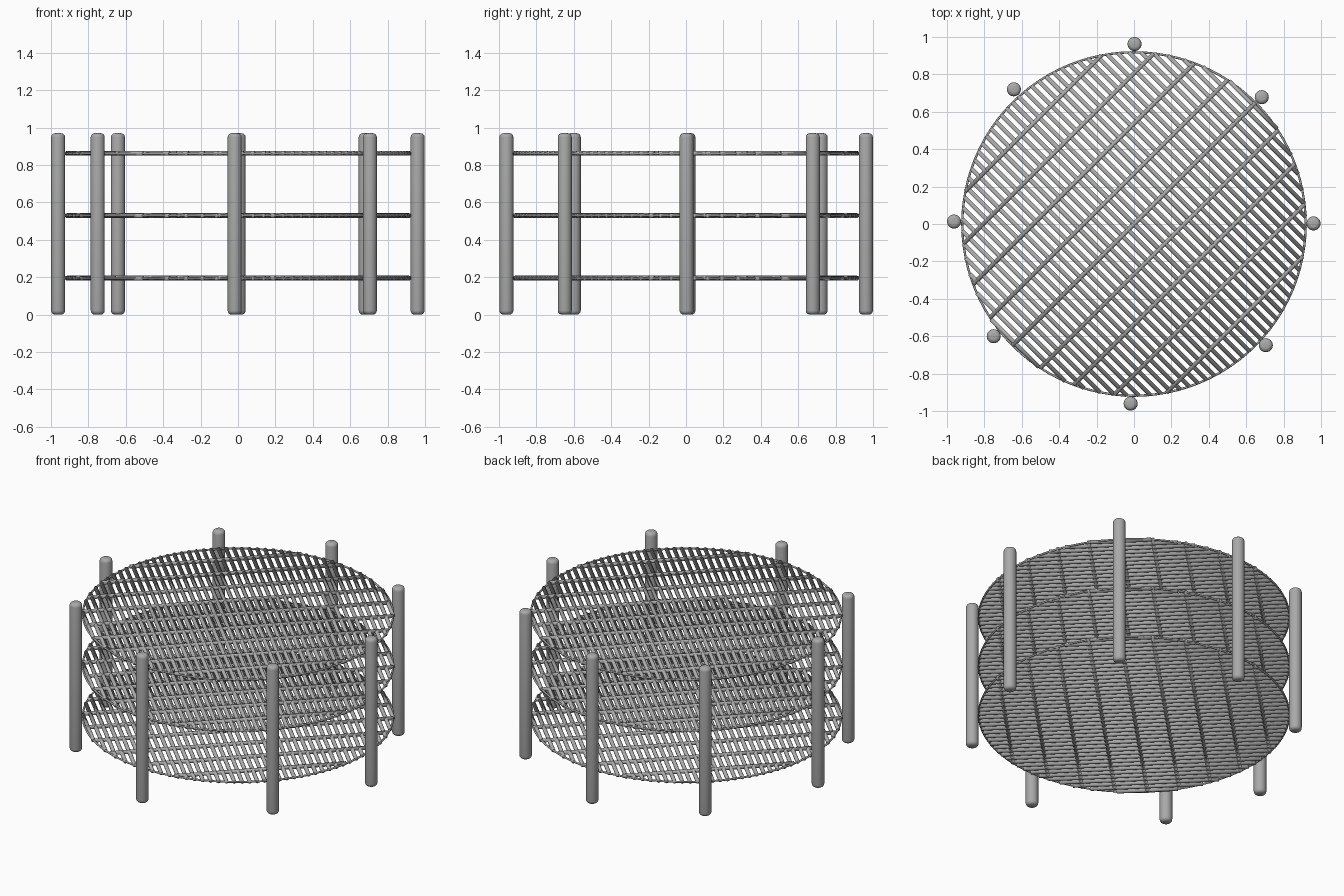
import bpy, bmesh, math
from mathutils import Vector, Matrix

if "Cube" in bpy.data.objects:
    bpy.data.objects.remove(bpy.data.objects["Cube"])

R = 0.918            # rack radius
POST_R, POST_H = 0.0375, 0.97

steel = bpy.data.materials.new("dark_steel")
steel.diffuse_color = (0.4, 0.4, 0.4, 1)
steel.use_nodes = True
steel.node_tree.nodes["Principled BSDF"].inputs["Base Color"].default_value = steel.diffuse_color


def finish(bm, name):
    me = bpy.data.meshes.new(name)
    bm.to_mesh(me)
    bm.free()
    ob = bpy.data.objects.new(name, me)
    bpy.context.collection.objects.link(ob)
    me.materials.append(steel)
    me.shade_smooth()
    return ob


def rods(name, direction, pitch, radius, z, sides=10):
    """Parallel round rods clipped to the rack circle."""
    bm = bmesh.new()
    d = Vector(direction).normalized()
    n = Vector((-d.y, d.x, 0))
    rot = d.to_track_quat('Z', 'Y').to_matrix().to_4x4()
    count = int((R - radius) / pitch)
    for k in range(-count, count + 1):
        off = k * pitch
        length = 2 * math.sqrt(R * R - off * off)
        m = Matrix.Translation(n * off + Vector((0, 0, z))) @ rot
        bmesh.ops.create_cone(bm, cap_ends=True, segments=sides, radius1=radius,
                              radius2=radius, depth=length, matrix=m)
    return finish(bm, name)


# Wire racks: close slats, wider-spaced cross bars, thin rim
for name, z in (("lower", 0.195), ("middle", 0.529), ("upper", 0.862)):
    rods(name + "_rack_slats", (1, -1, 0), 0.045, 0.012, z)
    rods(name + "_rack_cross_bars", (1, 1, 0), 0.19, 0.012, z + 0.002)
    bpy.ops.mesh.primitive_torus_add(major_radius=R, minor_radius=0.006,
                                     major_segments=96, minor_segments=8,
                                     location=(0, 0, z))
    rim = bpy.context.object
    rim.name = name + "_rack_rim"
    rim.data.materials.append(steel)
    rim.data.shade_smooth()

# Upright posts with rounded ends, unevenly spaced around the racks
posts = [(0.003, 0.962), (0.683, 0.678), (0.96, 0.003), (0.705, -0.648),
         (-0.018, -0.96), (-0.75, -0.60), (-0.962, 0.013), (-0.642, 0.72)]
for i, (x, y) in enumerate(posts, 1):
    bpy.ops.mesh.primitive_cylinder_add(vertices=24, radius=POST_R, depth=POST_H,
                                        location=(x, y, POST_H / 2))
    post = bpy.context.object
    post.name = f"post_{i}"
    post.data.materials.append(steel)
    bev = post.modifiers.new("rounded_ends", 'BEVEL')
    bev.width = 0.022
    bev.segments = 4
    bev.limit_method = 'ANGLE'
    bev.angle_limit = math.radians(60)
    post.data.shade_smooth()
